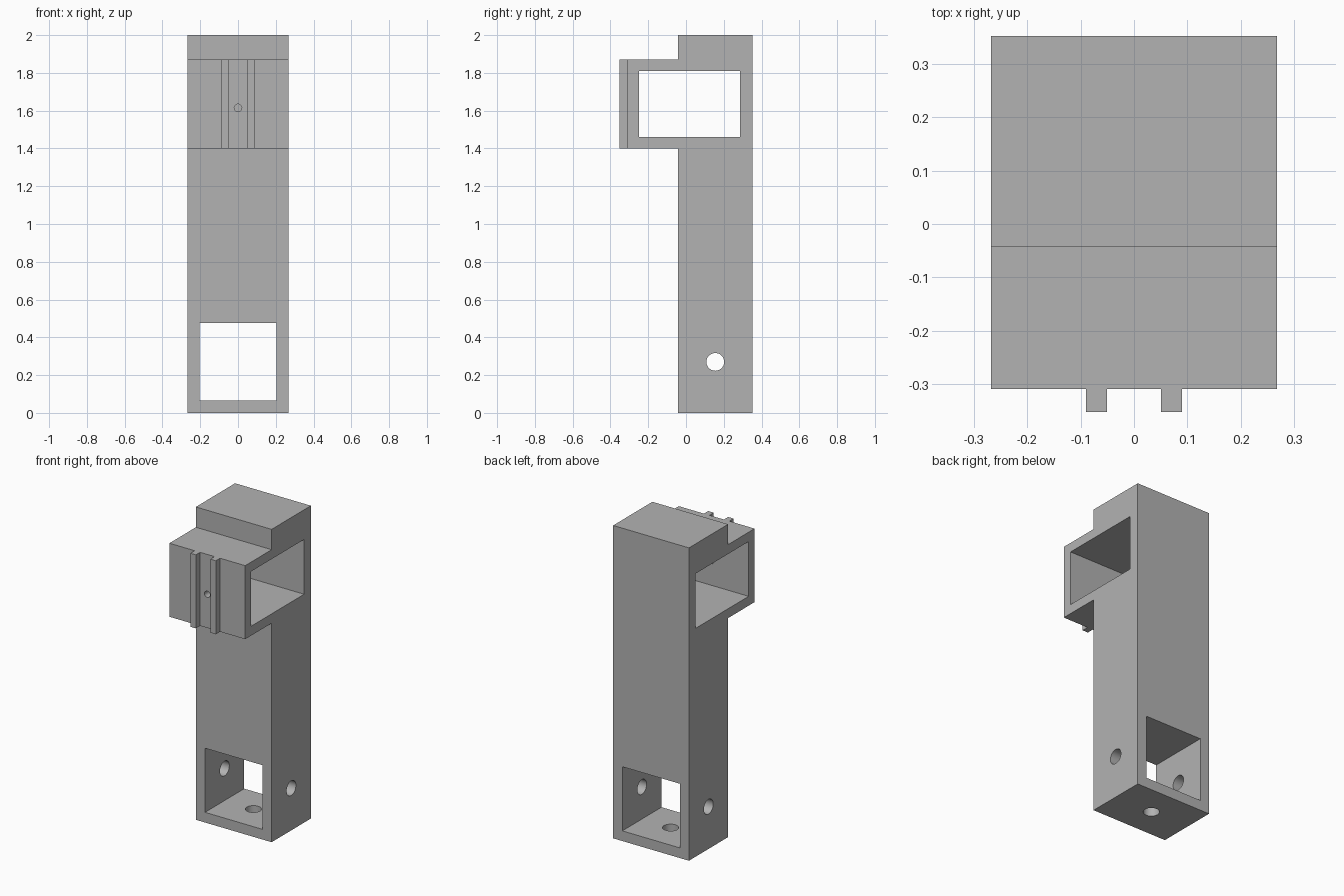
import bpy
import bmesh
from mathutils import Matrix, Vector

default = bpy.data.objects.get("Cube")
if default:
    bpy.data.objects.remove(default, do_unlink=True)

grey = bpy.data.materials.new("plain grey")
grey.use_nodes = True
COLOUR = (0.45, 0.45, 0.45, 1)
grey.diffuse_color = COLOUR
grey.node_tree.nodes["Principled BSDF"].inputs["Base Color"].default_value = COLOUR


def finish(name, bm):
    bmesh.ops.recalc_face_normals(bm, faces=bm.faces)
    mesh = bpy.data.meshes.new(name)
    bm.to_mesh(mesh)
    bm.free()
    mesh.materials.append(grey)
    obj = bpy.data.objects.new(name, mesh)
    bpy.context.collection.objects.link(obj)
    return obj


def box(name, low, high):
    low, high = Vector(low), Vector(high)
    bm = bmesh.new()
    bmesh.ops.create_cube(bm, size=1, matrix=Matrix.Translation((low + high) / 2)
                          @ Matrix.Diagonal((*(high - low), 1)))
    return finish(name, bm)


def rod(name, centre, axis, radius, length):
    turn = Vector(axis).to_track_quat("Z", "Y").to_matrix().to_4x4()
    bm = bmesh.new()
    bmesh.ops.create_cone(bm, cap_ends=True, segments=40, radius1=radius, radius2=radius,
                          depth=length, matrix=Matrix.Translation(centre) @ turn)
    return finish(name, bm)


HALF = 0.268                    # half width
FRONT, BACK = -0.043, 0.353     # post depth
NOSE = -0.31                    # front of the head block
LOW, HIGH = 1.4, 1.87           # head block height
MID = (FRONT + BACK) / 2

# Post and projecting head block from one side profile
profile = [(BACK, 0), (BACK, 2), (FRONT, 2), (FRONT, HIGH),
           (NOSE, HIGH), (NOSE, LOW), (FRONT, LOW), (FRONT, 0)]
bm = bmesh.new()
side = bm.faces.new([bm.verts.new((-HALF, y, z)) for y, z in profile])
new = bmesh.ops.extrude_face_region(bm, geom=[side])["geom"]
bmesh.ops.translate(bm, vec=(2 * HALF, 0, 0),
                    verts=[v for v in new if isinstance(v, bmesh.types.BMVert)])
body = finish("post_and_head", bm)

# Openings and bolt holes
cutters = [
    box("head_opening_cutter", (-0.5, -0.25, 1.46), (0.5, 0.285, 1.81)),
    box("foot_opening_cutter", (-0.203, -0.5, 0.065), (0.203, 0.5, 0.475)),
    rod("side_hole_cutter", (0, MID, 0.27), (1, 0, 0), 0.047, 1),
    rod("floor_hole_cutter", (0, MID, 0.04), (0, 0, 1), 0.047, 0.2),
    rod("front_hole_cutter", (0, -0.28, 1.615), (0, 1, 0), 0.02, 0.15),
]
for cutter in cutters:
    cutter.hide_render = True
    mod = body.modifiers.new(cutter.name, "BOOLEAN")
    mod.operation = "DIFFERENCE"
    mod.solver = "EXACT"
    mod.object = cutter

# Bake the cuts and remove the cutters
bpy.context.view_layer.update()
graph = bpy.context.evaluated_depsgraph_get()
cut_mesh = bpy.data.meshes.new_from_object(body.evaluated_get(graph))
body.modifiers.clear()
body.data = cut_mesh
for cutter in cutters:
    bpy.data.objects.remove(cutter, do_unlink=True)

# Guide rails on the front of the head
for name, sign in (("left_rail", 1), ("right_rail", -1)):
    inner, outer = sorted((sign * 0.051, sign * 0.09))
    box(name, (inner, -0.353, LOW), (outer, NOSE, HIGH))

# Round hole walls shade smoothly, everything else stays sharp
bpy.ops.object.select_all(action="DESELECT")
body.select_set(True)
bpy.context.view_layer.objects.active = body
bpy.ops.object.shade_smooth_by_angle()
